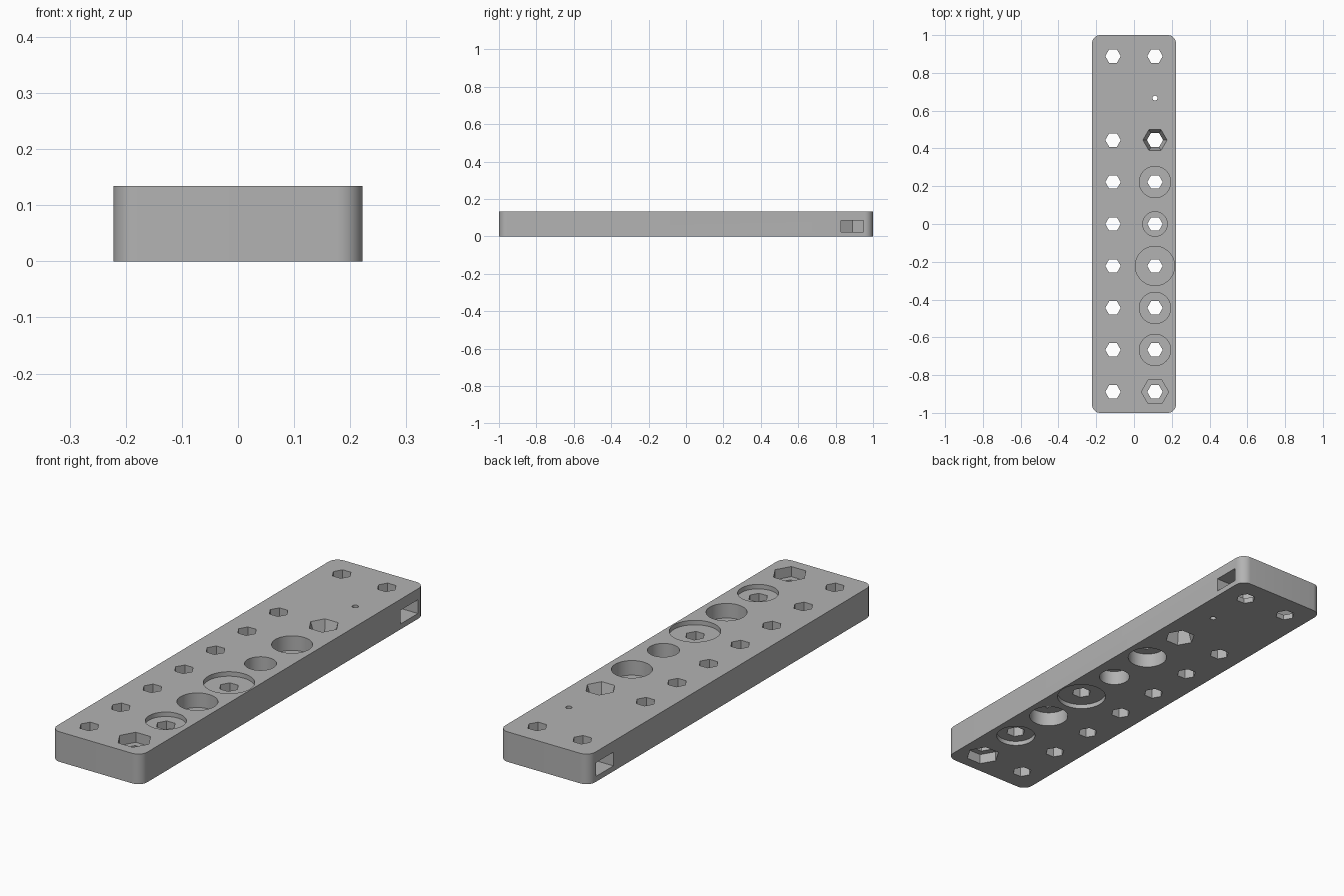
import bpy, bmesh
from math import cos, sin, pi

PITCH = 2 / 9            # spacing of the hole grid
HALF = PITCH / 2         # column offset from the centre line
H = 0.134                # block height
HEX = 0.041              # radius of the plain hex holes

if "Cube" in bpy.data.objects:
    bpy.data.objects.remove(bpy.data.objects["Cube"], do_unlink=True)

grey = bpy.data.materials.new("plain grey")
grey.use_nodes = True
grey.diffuse_color = (0.45, 0.45, 0.45, 1)
grey.node_tree.nodes["Principled BSDF"].inputs["Base Color"].default_value = grey.diffuse_color


def loft(name, low, high, z0, z1):
    """Solid between two outlines with equal point counts."""
    bm = bmesh.new()
    a = [bm.verts.new((x, y, z0)) for x, y in low]
    b = [bm.verts.new((x, y, z1)) for x, y in high]
    n = len(a)
    bm.faces.new(a[::-1])
    bm.faces.new(b)
    for i in range(n):
        j = (i + 1) % n
        bm.faces.new((a[i], a[j], b[j], b[i]))
    mesh = bpy.data.meshes.new(name)
    bm.to_mesh(mesh)
    bm.free()
    mesh.materials.append(grey)
    ob = bpy.data.objects.new(name, mesh)
    bpy.context.collection.objects.link(ob)
    return ob


def ring(x, y, r, n):
    return [(x + r * cos(2 * pi * i / n), y + r * sin(2 * pi * i / n)) for i in range(n)]


# Block with rounded upright corners
R, SEG = 0.044, 10
outline = []
for k, (sx, sy) in enumerate(((1, 1), (-1, 1), (-1, -1), (1, -1))):
    for i in range(SEG + 1):
        t = pi / 2 * (k + i / SEG)
        outline.append((sx * (PITCH - R) + R * cos(t), sy * (1 - R) + R * sin(t)))
block = loft("drilled_block", outline, outline, 0, H)


def cut(low, high, z0, z1):
    cutter = loft("cutter", low, high, z0, z1)
    cutter.hide_render = True
    mod = block.modifiers.new("cut", "BOOLEAN")
    mod.operation, mod.solver, mod.object = "DIFFERENCE", "EXACT", cutter
    bpy.context.view_layer.objects.active = block
    bpy.ops.object.modifier_apply(modifier=mod.name)
    bpy.data.objects.remove(cutter, do_unlink=True)


def drill(x, row, r, n):
    shape = ring(x, row * PITCH, r, n)
    cut(shape, shape, -0.1, H + 0.1)


def recess(row, r, n, depth):
    """Matching pockets in the top and bottom of the left column."""
    shape = ring(HALF, row * PITCH, r, n)
    cut(shape, shape, H - depth, H + 0.1)
    cut(shape, shape, -0.1, depth)


# Pockets: hex nut, shallow discs and deep rounds
recess(-4, 0.072, 6, 0.045)
recess(-3, 0.083, 48, 0.02)
recess(-2, 0.083, 48, 0.065)
recess(-1, 0.104, 48, 0.02)
recess(0, 0.065, 48, 0.065)
recess(1, 0.083, 48, 0.065)

# Tapered hex pockets meeting at mid height
wide, narrow = ring(HALF, 2 * PITCH, 0.064, 6), ring(HALF, 2 * PITCH, HEX + 0.002, 6)
cut(narrow, wide, H / 2, H)
cut(wide, narrow, 0, H / 2)

# Through holes
for row in (-4, -3, -2, -1, 0, 1, 2, 4):
    for x in (-HALF, HALF):
        drill(x, row, HEX, 6)
drill(HALF, 3, 0.013, 16)

# Nut slots in both sides, each ending in a hex point
for s in (-1, 1):
    y, f = 4 * PITCH, 0.0605
    r = f / cos(pi / 6)
    slot = [(0.3, y - f), (0.3, y + f), (HALF - r / 2, y + f), (HALF - r, y), (HALF - r / 2, y - f)]
    slot = [(s * px, py) for px, py in slot][::s]
    cut(slot, slot, 0.024, 0.085)

block.select_set(True)
bpy.context.view_layer.objects.active = block
bpy.ops.object.shade_smooth_by_angle(angle=pi / 6)
